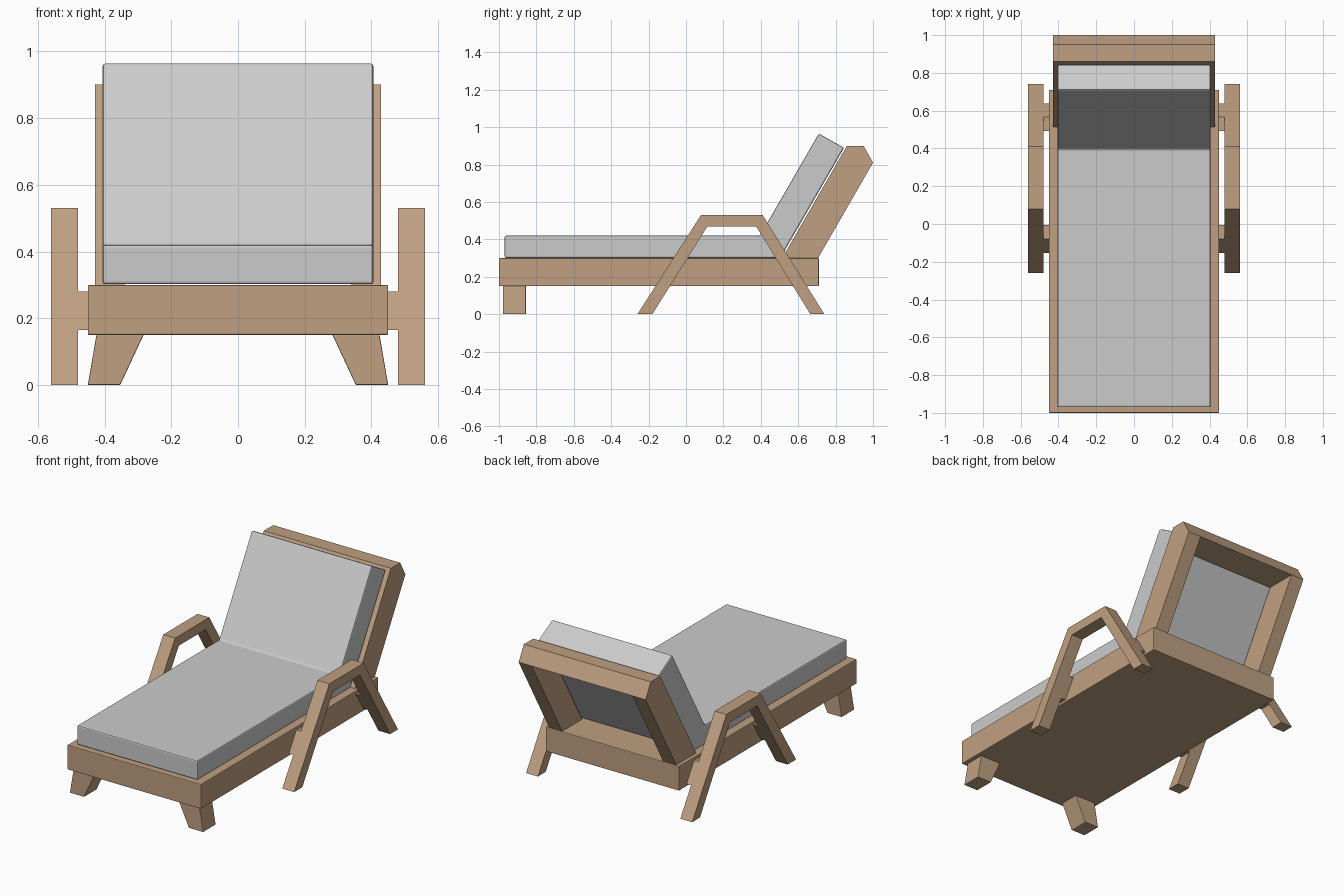
import bpy, bmesh

if "Cube" in bpy.data.objects:
    bpy.data.objects.remove(bpy.data.objects["Cube"])

wood = bpy.data.materials.new("wood")
wood.diffuse_color = (0.52, 0.35, 0.22, 1)
wood.use_nodes = True
wood.node_tree.nodes["Principled BSDF"].inputs["Base Color"].default_value = wood.diffuse_color


def extrude_profile(name, points, a, b, axis="x", mat=wood, bevel=0.0):
    """Extrude a closed profile from a to b: (y, z) points along x, or (x, z) points along y."""
    def place(p, d):
        return (d, p[0], p[1]) if axis == "x" else (p[0], d, p[1])
    bm = bmesh.new()
    ends = [[bm.verts.new(place(p, d)) for p in points] for d in (a, b)]
    n = len(points)
    bm.faces.new(ends[0])
    bm.faces.new(ends[1][::-1])
    for i in range(n):
        j = (i + 1) % n
        bm.faces.new((ends[0][i], ends[1][i], ends[1][j], ends[0][j]))
    bmesh.ops.recalc_face_normals(bm, faces=bm.faces)
    mesh = bpy.data.meshes.new(name)
    bm.to_mesh(mesh)
    bm.free()
    obj = bpy.data.objects.new(name, mesh)
    bpy.context.collection.objects.link(obj)
    if mat:
        mesh.materials.append(mat)
    if bevel:
        mod = obj.modifiers.new("Bevel", "BEVEL")
        mod.width = bevel
        mod.segments = 2
    return obj


def leg_slice(outer, inner, z0, z1):
    """Part of a slanted leg between two heights; outer and inner are (foot y, slope)."""
    return [(outer[0] + outer[1] * z0, z0), (inner[0] + inner[1] * z0, z0),
            (inner[0] + inner[1] * z1, z1), (outer[0] + outer[1] * z1, z1)]


# Bed platform
extrude_profile("base", [(-1, 0.15), (0.71, 0.15), (0.71, 0.30), (-1, 0.30)],
                -0.45, 0.45, bevel=0.004)

# Seat and back cushion in one bent piece
extrude_profile("cushion", [(-0.97, 0.302), (0.505, 0.302), (0.845, 0.89),
                            (0.71, 0.966), (0.395, 0.42), (-0.97, 0.42)],
                -0.406, 0.406, mat=None, bevel=0.008)

# Reclined back frame: top rail with a flat underside
extrude_profile("back_top_rail", [(0.808, 0.81), (1.0, 0.81), (0.95, 0.90), (0.86, 0.90)],
                -0.34, 0.34)

for side, label in ((-1, "left"), (1, "right")):
    # Back frame side rails
    extrude_profile(f"back_side_rail_{label}",
                    [(0.514, 0.30), (0.706, 0.30), (1.0, 0.81), (0.95, 0.90), (0.86, 0.90)],
                    side * 0.34, side * 0.428)

    # Arm frame: bent bar that also forms the rear support
    extrude_profile(f"arm_{label}",
                    [(-0.26, 0), (0.08, 0.53), (0.41, 0.53), (0.74, 0),
                     (0.665, 0), (0.375, 0.47), (0.115, 0.47), (-0.18, 0)],
                    side * 0.48, side * 0.56)

    # Spacers joining the arm to the base
    extrude_profile(f"arm_spacer_front_{label}",
                    leg_slice((-0.26, 0.6415), (-0.18, 0.627), 0.165, 0.28),
                    side * 0.445, side * 0.48)
    extrude_profile(f"arm_spacer_rear_{label}",
                    leg_slice((0.74, -0.6226), (0.665, -0.617), 0.165, 0.28),
                    side * 0.445, side * 0.48)

    # Tapered, splayed front legs
    extrude_profile(f"front_leg_{label}",
                    [(side * x, z) for x, z in ((0.353, 0), (0.45, 0), (0.424, 0.152), (0.282, 0.152))],
                    -0.978, -0.856, axis="y", bevel=0.003)
